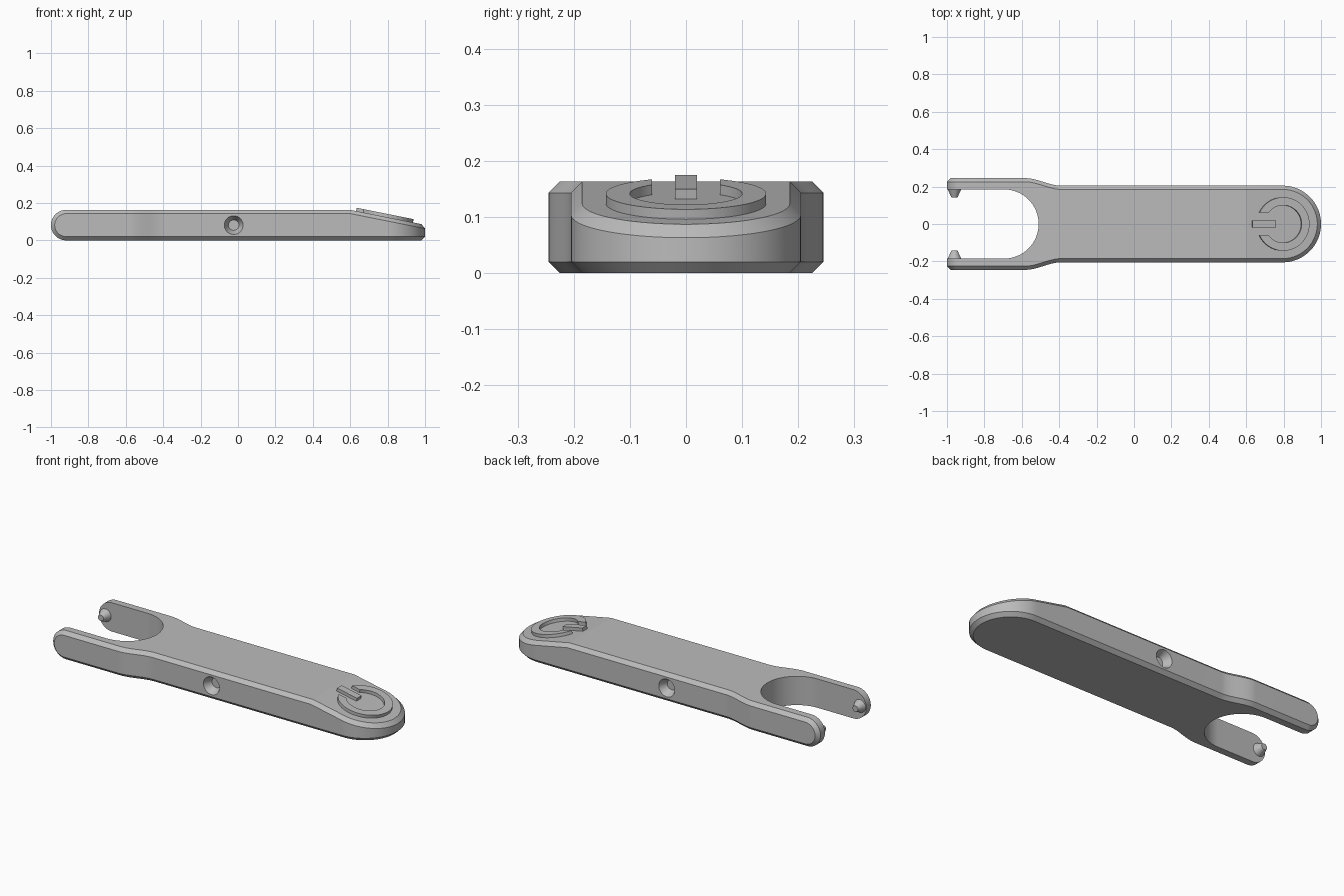
import bpy, bmesh
from math import sin, cos, pi, radians, atan, asin, sqrt
from mathutils import Vector, Matrix

if "Cube" in bpy.data.objects:
    bpy.data.objects.remove(bpy.data.objects["Cube"])

HEIGHT, CHAMFER = 0.163, 0.02
MID = HEIGHT / 2
HEAD_X, HEAD_R = 0.795, 0.205
ARM_Y, SLOT_R, SLOT_X = 0.245, 0.185, -0.695
FOLD_X, SLOPE = 0.6, 0.2

grey = bpy.data.materials.new("plain grey")
grey.use_nodes = True
grey.diffuse_color = (0.5, 0.5, 0.5, 1)
grey.node_tree.nodes["Principled BSDF"].inputs["Base Color"].default_value = (0.5, 0.5, 0.5, 1)


def make_object(name, bm):
    bmesh.ops.remove_doubles(bm, verts=bm.verts, dist=1e-5)
    bmesh.ops.recalc_face_normals(bm, faces=bm.faces)
    mesh = bpy.data.meshes.new(name)
    bm.to_mesh(mesh)
    bm.free()
    mesh.materials.append(grey)
    obj = bpy.data.objects.new(name, mesh)
    bpy.context.collection.objects.link(obj)
    return obj


def prism(name, outline, z0, z1):
    bm = bmesh.new()
    face = bm.faces.new([bm.verts.new((x, y, z0)) for x, y in outline])
    top = bmesh.ops.extrude_face_region(bm, geom=[face])["geom"]
    bmesh.ops.translate(bm, vec=(0, 0, z1 - z0),
                        verts=[v for v in top if isinstance(v, bmesh.types.BMVert)])
    return make_object(name, bm)


def cone(name, x, y0, y1, r0, r1):
    """Truncated cone along y, radius r0 at y0 and r1 at y1."""
    bm = bmesh.new()
    bmesh.ops.create_cone(bm, cap_ends=True, segments=48, radius1=r0, radius2=r1, depth=abs(y1 - y0))
    turn = Matrix.Rotation(radians(-90 if y1 > y0 else 90), 4, "X")
    bmesh.ops.transform(bm, verts=bm.verts, matrix=Matrix.Translation((x, (y0 + y1) / 2, MID)) @ turn)
    return make_object(name, bm)


def arc(cx, r, start, end, steps):
    return [(cx + r * cos(start + (end - start) * i / steps),
             r * sin(start + (end - start) * i / steps)) for i in range(steps + 1)]


def top_z(x):
    return HEIGHT - SLOPE * max(0, x - FOLD_X)


# Body: chamfered cross-sections lofted from the arm tips to the round head
# Each station is (outer x, y, low z, high z, inset x, y, low z, high z)
stations = []
end_x = -1 + MID
for i in range(17):
    c, s = cos(pi / 2 * i / 16), sin(pi / 2 * i / 16)
    r = MID - CHAMFER
    stations.append((end_x - r * c, ARM_Y, MID - r * s, MID + r * s,
                     end_x - MID * c, ARM_Y - CHAMFER, MID - MID * s, MID + MID * s))


def add_station(x, y, inset_x, inset_y):
    stations.append((x, y, CHAMFER, top_z(x) - CHAMFER, inset_x, inset_y, 0, top_z(inset_x)))


for i in range(21):
    t = i / 20
    x = -0.58 + 0.19 * t
    y = ARM_Y - (ARM_Y - HEAD_R) * t * t * (3 - 2 * t)
    add_station(x, y, x, y - CHAMFER)
add_station(FOLD_X, HEAD_R, FOLD_X, HEAD_R - CHAMFER)
for i in range(33):
    a = pi / 2 * i / 32
    r = HEAD_R - CHAMFER
    add_station(HEAD_X + HEAD_R * sin(a), HEAD_R * cos(a), HEAD_X + r * sin(a), r * cos(a))

bm = bmesh.new()
rings = []
for ox, oy, olo, ohi, ix, iy, ilo, ihi in stations:
    half = [(ix, iy, ilo), (ox, oy, olo), (ox, oy, ohi), (ix, iy, ihi)]
    ring = half + [(x, -y, z) for x, y, z in reversed(half)]
    rings.append([bm.verts.new(p) for p in ring])
for a, b in zip(rings, rings[1:]):
    for k in range(8):
        n = (k + 1) % 8
        bm.faces.new((a[k], a[n], b[n], b[k]))
# Close the flat fans at the arm tips before merging coincident points
body = make_object("body", bm)

# Cutters: round-ended slot between the arms and a tapered socket in each side
slot = prism("slot_cutter",
             [(-1.2, -SLOT_R)] + arc(SLOT_X, SLOT_R, -pi / 2, pi / 2, 64) + [(-1.2, SLOT_R)], -0.1, 0.3)
cutters = [slot]
for side in (-1, 1):
    cutters.append(cone("socket_cutter", -0.023, side * (HEAD_R + 0.01), side * (HEAD_R - 0.045), 0.055, 0.028))
bpy.context.view_layer.objects.active = body
for cutter in cutters:
    cutter.hide_render = True
    mod = body.modifiers.new("cut", "BOOLEAN")
    mod.operation, mod.solver, mod.object = "DIFFERENCE", "EXACT", cutter
    bpy.ops.object.modifier_apply(modifier=mod.name)
    bpy.data.objects.remove(cutter)
parts = [body]

# Pivot pins on the inside of the arm tips
for side, label in ((1, "left"), (-1, "right")):
    parts.append(cone(label + "_pivot_pin", -0.96, side * (SLOT_R + 0.005), side * 0.143, 0.038, 0.017))

# Raised open ring and bar lying on the sloped head
gap, outer, inner, rise = 0.061, 0.143, 0.1, 0.018
a_out, a_in = pi - asin(gap / outer), pi - asin(gap / inner)
ring_outline = arc(0, outer, -a_out, a_out, 72) + arc(0, inner, a_in, -a_in, 72)
bar_outline = [(-0.167, -0.02), (-0.04, -0.02), (-0.04, 0.02), (-0.167, 0.02)]
for name, outline in (("raised_ring", ring_outline), ("raised_bar", bar_outline)):
    part = prism(name, outline, -0.008, rise)
    place = Matrix.Translation((HEAD_X, 0, top_z(HEAD_X))) @ Matrix.Rotation(atan(SLOPE), 4, "Y")
    part.data.transform(place)
    parts.append(part)

# Smooth curved walls, crisp edges
bpy.ops.object.select_all(action="DESELECT")
for part in parts:
    part.select_set(True)
bpy.context.view_layer.objects.active = body
bpy.ops.object.shade_smooth_by_angle(angle=radians(10))
